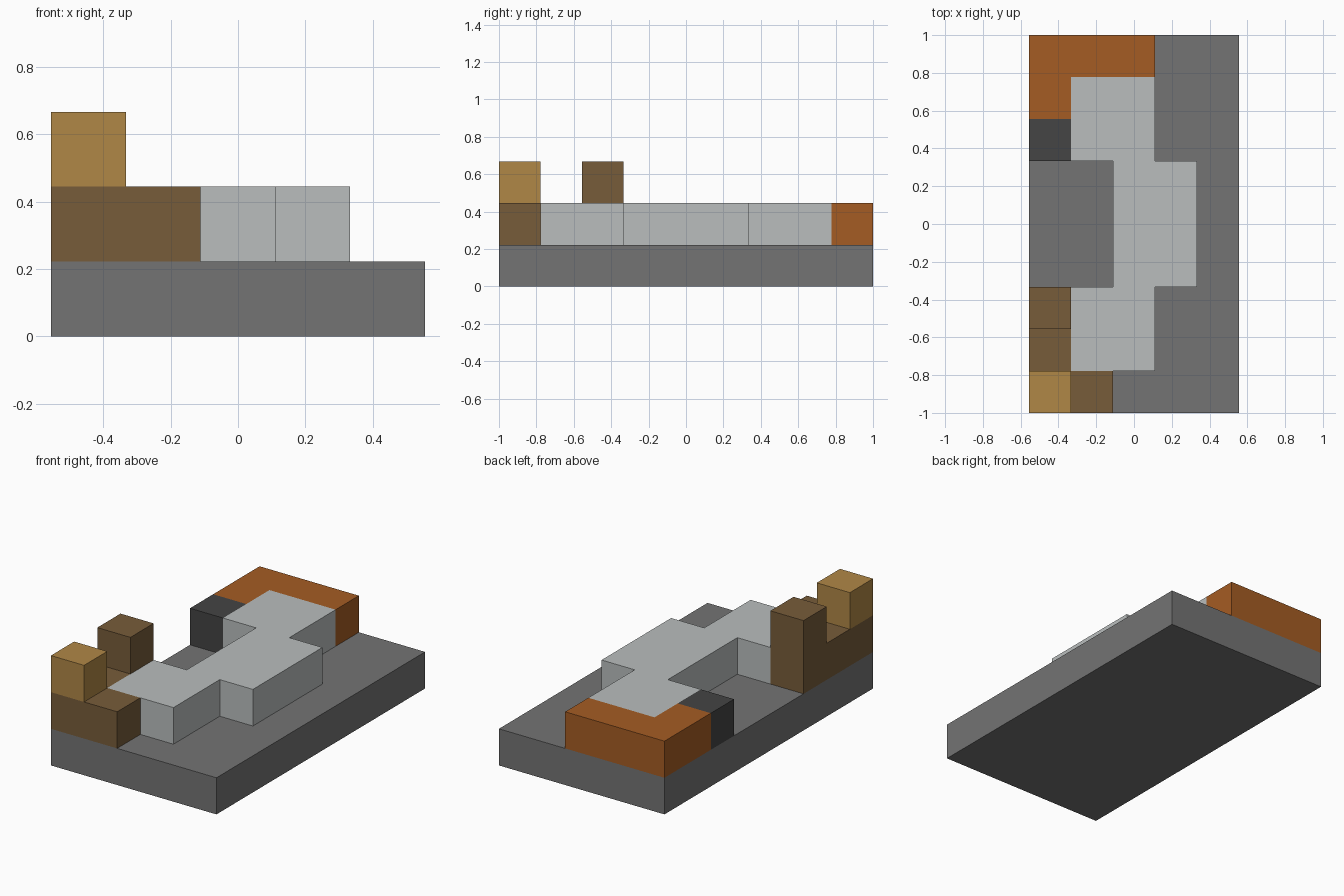
import bpy
import bmesh

cube = bpy.data.objects.get("Cube")
if cube:
    bpy.data.objects.remove(cube, do_unlink=True)

UNIT = 2 / 9          # one grid cell
COLS, ROWS = 5, 9     # footprint in cells


def material(name, rgb):
    mat = bpy.data.materials.new(name)
    mat.use_nodes = True
    colour = (*rgb, 1)
    mat.diffuse_color = colour
    mat.node_tree.nodes["Principled BSDF"].inputs["Base Color"].default_value = colour
    return mat


def prism(name, mat, outline, level):
    """Extrude a plan outline, given in grid cells, one cell high."""
    bm = bmesh.new()
    verts = [bm.verts.new(((c - COLS / 2) * UNIT, (r - ROWS / 2) * UNIT, level * UNIT))
             for c, r in outline]
    face = bm.faces.new(verts)
    top = bmesh.ops.extrude_face_region(bm, geom=[face])["geom"]
    bmesh.ops.translate(bm, vec=(0, 0, UNIT),
                        verts=[v for v in top if isinstance(v, bmesh.types.BMVert)])
    bmesh.ops.recalc_face_normals(bm, faces=bm.faces)
    mesh = bpy.data.meshes.new(name)
    bm.to_mesh(mesh)
    bm.free()
    mesh.materials.append(mat)
    obj = bpy.data.objects.new(name, mesh)
    bpy.context.collection.objects.link(obj)
    return obj


def rect(c, r, w=1, d=1):
    return [(c, r), (c + w, r), (c + w, r + d), (c, r + d)]


stone = material("stone grey", (0.174, 0.174, 0.174))
pale = material("pale grey", (0.49, 0.515, 0.515))
brown = material("dark wood", (0.185, 0.107, 0.042))
tan = material("light wood", (0.434, 0.242, 0.061))
orange = material("rust orange", (0.376, 0.107, 0.017))
dark = material("charcoal", (0.058, 0.058, 0.058))

# Ground slab
prism("base_slab", stone, rect(0, 0, COLS, ROWS), 0)

# Pale curved path: its front half is mirrored to the back
half = [(2, 3), (1, 3), (1, 1), (3, 1), (3, 3), (4, 3)]
prism("pale_path", pale, half + [(c, ROWS - r) for c, r in reversed(half)], 1)

# Wooden corner with its two posts
prism("wood_corner", brown, [(0, 0), (2, 0), (2, 1), (1, 1), (1, 3), (0, 3)], 1)
prism("wood_post", brown, rect(0, 2), 2)
prism("light_wood_post", tan, rect(0, 0), 2)

# Rust corner and charcoal end block
prism("rust_corner", orange, [(0, 7), (1, 7), (1, 8), (3, 8), (3, 9), (0, 9)], 1)
prism("charcoal_block", dark, rect(0, 6), 1)
